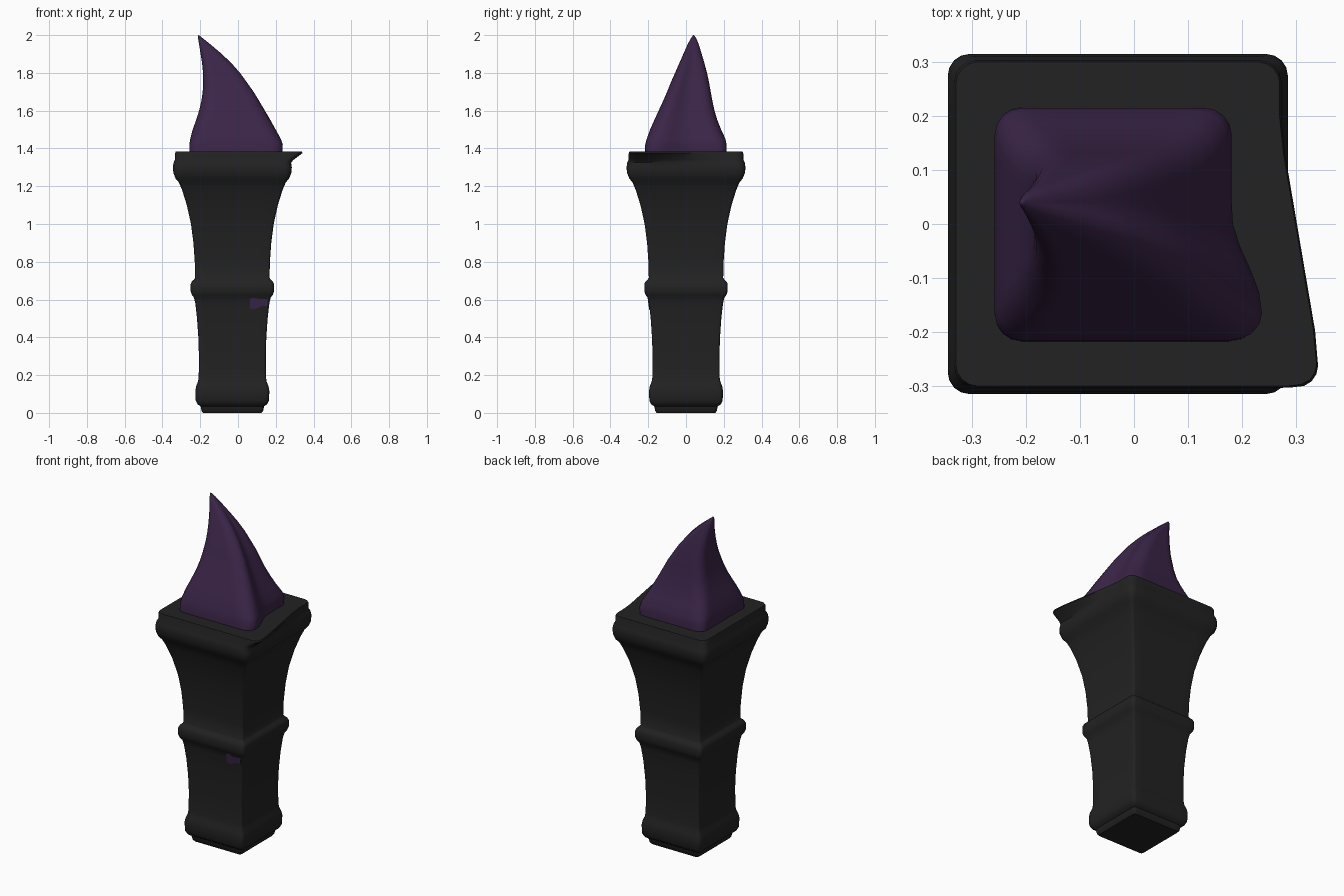
import bpy, bmesh, math


def material(name, rgb):
    m = bpy.data.materials.new(name)
    m.diffuse_color = (*rgb, 1)
    return m


charcoal = material("charcoal", (0.016, 0.016, 0.016))
purple = material("dark purple", (0.043, 0.018, 0.064))


def section(x0, x1, y0, y1, r, nc=4, ns=8):
    """Rounded rectangle with extra points along its sides."""
    r = min(r, (x1 - x0) * 0.49, (y1 - y0) * 0.49)
    corners = [(x1 - r, y1 - r), (x0 + r, y1 - r), (x0 + r, y0 + r), (x1 - r, y0 + r)]
    arcs = []
    for k, (cx, cy) in enumerate(corners):
        arcs.append([(cx + r * math.cos(a), cy + r * math.sin(a))
                     for a in [math.pi / 2 * (k + i / nc) for i in range(nc + 1)]])
    pts = []
    for k in range(4):
        pts += arcs[k]
        p, q = arcs[k][-1], arcs[(k + 1) % 4][0]
        pts += [(p[0] + (q[0] - p[0]) * i / ns, p[1] + (q[1] - p[1]) * i / ns)
                for i in range(1, ns)]
    return pts


def loft(name, rows, mat, shape=lambda x, y, z: (x, y), angle=42):
    bm = bmesh.new()
    rings = []
    for z, x0, x1, y0, y1, r in rows:
        rings.append([bm.verts.new((*shape(x, y, z), z))
                      for x, y in section(x0, x1, y0, y1, r)])
    for a, b in zip(rings, rings[1:]):
        n = len(a)
        for i in range(n):
            j = (i + 1) % n
            bm.faces.new((a[i], a[j], b[j], b[i]))
    bm.faces.new(rings[0][::-1])
    bm.faces.new(rings[-1])
    bmesh.ops.recalc_face_normals(bm, faces=bm.faces)
    return finish(name, bm, mat, angle)


def finish(name, bm, mat, angle=42):
    me = bpy.data.meshes.new(name)
    bm.to_mesh(me)
    bm.free()
    me.materials.append(mat)
    for p in me.polygons:
        p.use_smooth = True
    me.set_sharp_from_angle(angle=math.radians(angle))
    ob = bpy.data.objects.new(name, me)
    bpy.context.collection.objects.link(ob)
    return ob


# Square handle with foot, middle band and collar: (z, half width, corner radius)
profile = [
    (0.0, 0.155, 0.015), (0.01, 0.163, 0.015), (0.035, 0.168, 0.015),
    (0.045, 0.184, 0.02), (0.065, 0.194, 0.02), (0.115, 0.196, 0.02),
    (0.14, 0.192, 0.02), (0.165, 0.182, 0.015), (0.19, 0.178, 0.012),
    (0.30, 0.177, 0.012), (0.40, 0.180, 0.012), (0.50, 0.187, 0.012),
    (0.58, 0.196, 0.012), (0.61, 0.203, 0.014), (0.625, 0.214, 0.018),
    (0.645, 0.221, 0.02), (0.68, 0.221, 0.02), (0.695, 0.215, 0.02),
    (0.706, 0.203, 0.015), (0.715, 0.197, 0.012), (0.80, 0.199, 0.012),
    (0.90, 0.206, 0.012), (1.00, 0.219, 0.012), (1.10, 0.241, 0.012),
    (1.18, 0.266, 0.014), (1.22, 0.283, 0.018), (1.24, 0.300, 0.025),
    (1.27, 0.312, 0.035), (1.30, 0.315, 0.04), (1.325, 0.311, 0.04),
    (1.34, 0.304, 0.04), (1.375, 0.303, 0.04), (1.383, 0.300, 0.04),
]


def flare(x, y, z):
    # the front right corner of the rim is pulled outward
    k = max(0, min(1, (z - 1.325) / 0.05))
    t = max(0, min(1, (0.17 - y) / 0.40))
    s = max(0, min(1, (x - 0.15) / 0.10))
    return x + 0.068 * k * t * s, y


loft("torch_handle",
     [(z, -0.03 - h, -0.03 + h, -h, h, r) for z, h, r in profile], charcoal, flare)

# Curved flame: (z, x min, x max, y min, y max, corner radius)
flame = [
    (1.37, -0.258, 0.178, -0.218, 0.216, 0.05),
    (1.42, -0.258, 0.181, -0.216, 0.215, 0.05),
    (1.45, -0.253, 0.173, -0.208, 0.209, 0.055),
    (1.50, -0.240, 0.150, -0.190, 0.186, 0.06),
    (1.55, -0.222, 0.127, -0.168, 0.166, 0.06),
    (1.60, -0.206, 0.103, -0.145, 0.151, 0.06),
    (1.65, -0.194, 0.078, -0.122, 0.140, 0.055),
    (1.70, -0.187, 0.052, -0.100, 0.131, 0.05),
    (1.75, -0.184, 0.022, -0.080, 0.122, 0.05),
    (1.80, -0.185, -0.010, -0.058, 0.111, 0.045),
    (1.85, -0.190, -0.049, -0.036, 0.098, 0.04),
    (1.90, -0.198, -0.095, -0.014, 0.083, 0.035),
    (1.95, -0.206, -0.148, 0.008, 0.068, 0.025),
    (1.98, -0.211, -0.182, 0.024, 0.056, 0.014),
    (1.995, -0.212, -0.201, 0.034, 0.046, 0.005),
    (2.0, -0.209, -0.206, 0.038, 0.042, 0.001),
]
rows = {r[0]: r for r in flame}


def ridge(x, y, z):
    # pull the front right corner out into a ridge
    _, x0, x1, y0, y1, _ = rows[z]
    u = (x - x0) / (x1 - x0)
    v = max(0, min(1, (0.55 - (y - y0) / (y1 - y0)) / 0.42))
    v = v * v * (3 - 2 * v)
    k = max(0, min(1, (1.98 - z) / 0.56))
    return x + 0.056 * k ** 0.7 * v * max(0, (u - 0.4) / 0.6), y


loft("flame", flame, purple, ridge, 60)

# Small purple patch on the front of the handle
bm = bmesh.new()
outline = [(0.06, 0.555), (0.085, 0.548), (0.13, 0.566), (0.155, 0.566),
           (0.158, 0.603), (0.11, 0.603), (0.085, 0.609), (0.062, 0.605), (0.065, 0.58)]
bm.faces.new([bm.verts.new((x, -0.196 - 0.13 * (z - 0.58) - 0.0035, z)) for x, z in outline])
back = bmesh.ops.extrude_face_region(bm, geom=bm.faces[:])
for v in back["geom"]:
    if isinstance(v, bmesh.types.BMVert):
        v.co.y += 0.006
bmesh.ops.recalc_face_normals(bm, faces=bm.faces)
finish("handle_patch", bm, purple, 30)
